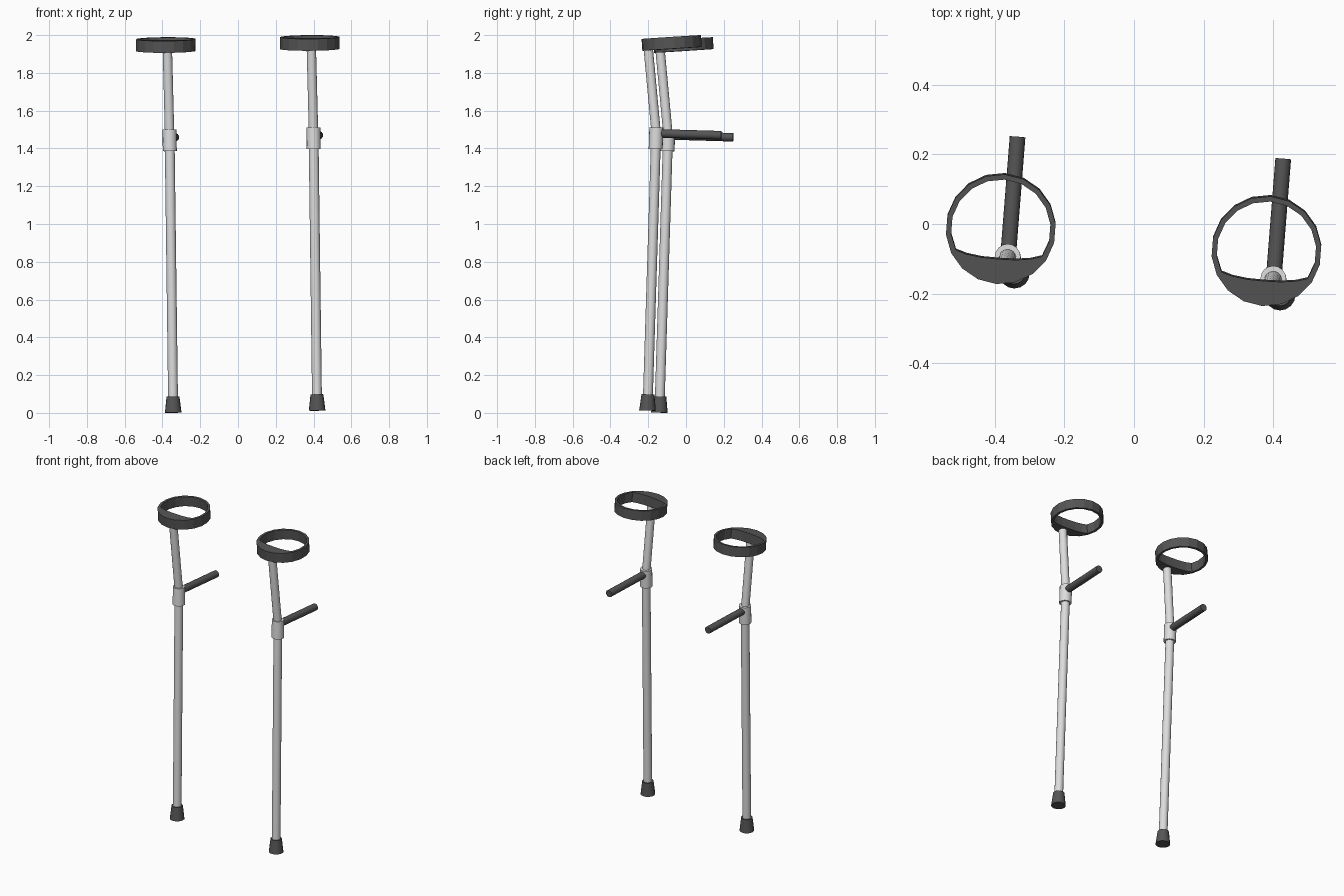
import bpy, bmesh, math
from mathutils import Vector, Matrix

if "Cube" in bpy.data.objects:
    bpy.data.objects.remove(bpy.data.objects["Cube"])


def material(name, v):
    m = bpy.data.materials.new(name)
    m.diffuse_color = (v, v, v, 1)
    m.use_nodes = True
    m.node_tree.nodes["Principled BSDF"].inputs["Base Color"].default_value = m.diffuse_color
    return m


METAL = material("light metal", 0.72)
RUBBER = material("dark rubber", 0.09)


def finish(name, bm, mat, smooth):
    bmesh.ops.recalc_face_normals(bm, faces=bm.faces)
    me = bpy.data.meshes.new(name)
    bm.to_mesh(me)
    bm.free()
    me.materials.append(mat)
    ob = bpy.data.objects.new(name, me)
    bpy.context.collection.objects.link(ob)
    if smooth:
        bpy.ops.object.select_all(action='DESELECT')
        ob.select_set(True)
        bpy.context.view_layer.objects.active = ob
        bpy.ops.object.shade_smooth_by_angle(angle=math.radians(30))
    return ob


def tube(name, a, b, r1, r2, mat, off, sides=16):
    """Capped cone or cylinder from a (radius r1) to b (radius r2)."""
    a, b = Vector(a) + off, Vector(b) + off
    d = b - a
    bm = bmesh.new()
    bmesh.ops.create_cone(bm, cap_ends=True, segments=sides, radius1=r1, radius2=r2, depth=d.length)
    rot = d.to_track_quat('Z', 'Y').to_matrix().to_4x4()
    bm.transform(Matrix.Translation((a + b) / 2) @ rot)
    return finish(name, bm, mat, True)


def cuff(name, center, off, n=18, r=0.158, r_in=0.143, h=0.063):
    """Tilted arm ring whose rear is a solid pad with a shallow curved inner wall."""
    bm = bmesh.new()
    loops = []
    for z in (-h / 2, h / 2):
        outer, inner = [], []
        for i in range(n):
            t = math.radians(10) + 2 * math.pi * i / n
            c, s = math.cos(t), math.sin(t)
            x, y = r_in * c, r_in * s
            if s < 0:
                y = max(y, -0.086 + 0.018 * (abs(x) / 0.127) ** 3)
            outer.append(bm.verts.new((r * c, r * s, z)))
            inner.append(bm.verts.new((x, y, z)))
        loops.append((outer, inner))
    (o0, i0), (o1, i1) = loops
    for k in range(n):
        j = (k + 1) % n
        for p, q in ((o0, o1), (i1, i0), (o1, i1), (i0, o0)):
            bm.faces.new((p[k], p[j], q[j], q[k]))
    bm.transform(Matrix.Translation(Vector(center) + off)
                 @ Matrix.Rotation(math.radians(-4.4), 4, 'Z')
                 @ Matrix.Rotation(math.radians(3.7), 4, 'X'))
    return finish(name, bm, RUBBER, False)


# the two crutches are the same, shifted
for side, off in (("left", Vector((0, 0, 0))), ("right", Vector((0.762, -0.063, 0.011)))):
    tip = Vector((-0.343, -0.141, 0.0015))
    joint = Vector((-0.3625, -0.094, 1.50))
    axis = joint - tip
    # rubber foot, lower pole, collar
    tube(side + "_foot", tip, tip + axis * 0.057, 0.044, 0.034, RUBBER, off)
    tube(side + "_lower_pole", tip + axis * 0.05, joint - axis * 0.02, 0.026, 0.026, METAL, off)
    tube(side + "_collar", joint - axis * 0.076, joint, 0.037, 0.037, METAL, off)
    # upper pole leaning back to the cuff
    tube(side + "_upper_pole", joint - axis * 0.02, (-0.374, -0.138, 1.93), 0.025, 0.025, METAL, off)
    # hand grip
    tube(side + "_grip", (-0.361, -0.09, 1.469), (-0.334, 0.25, 1.459), 0.0225, 0.0225, RUBBER, off)
    # arm cuff
    cuff(side + "_arm_cuff", (-0.382, -0.013, 1.9475), off)
